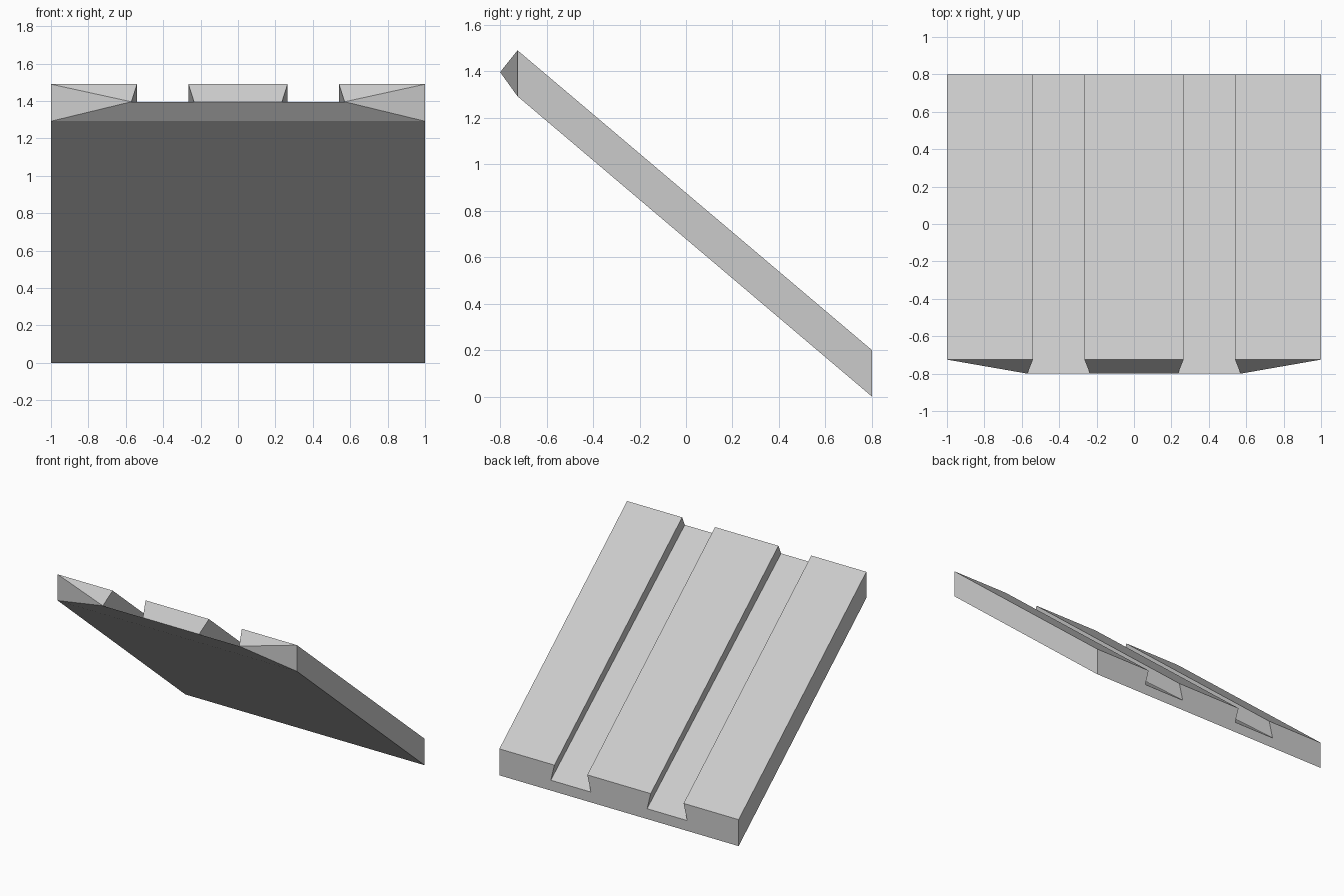
import bpy, bmesh

if "Cube" in bpy.data.objects:
    bpy.data.objects.remove(bpy.data.objects["Cube"])

# Half outline of each end: groove lip, groove floor (dovetail undercut)
LIP = (0.265, 0.54)
FLOOR = (0.235, 0.57)


def end_ring(bm, top, floor, bottom):
    """Outline of one slab end; each argument is a (y, z) pair."""
    half = [(LIP[0], top), (FLOOR[0], floor), (FLOOR[1], floor),
            (LIP[1], top), (1.0, top), (1.0, bottom)]
    outline = half + [(-x, p) for x, p in reversed(half)]
    return [bm.verts.new((x, *p)) for x, p in outline]


bm = bmesh.new()
front = end_ring(bm, (-0.725, 1.49), (-0.80, 1.396), (-0.725, 1.292))
back = end_ring(bm, (0.80, 0.20), (0.80, 0.078), (0.80, 0.0))

# Long sides: top strips, groove walls and floors, edges, underside
n = len(front)
for i in range(n):
    j = (i + 1) % n
    bm.faces.new((front[i], front[j], back[j], back[i]))

# End caps: central tongue, lower strip, outer corners
for ring in (front, back):
    for ids in ((0, 1, 10, 11), (1, 2, 5, 6, 9, 10),
                (2, 3, 4), (2, 4, 5), (9, 8, 7), (9, 7, 6)):
        bm.faces.new([ring[k] for k in ids])

bmesh.ops.recalc_face_normals(bm, faces=bm.faces)
mesh = bpy.data.meshes.new("grooved_slab")
bm.to_mesh(mesh)
bm.free()
slab = bpy.data.objects.new("grooved_slab", mesh)
bpy.context.collection.objects.link(slab)
